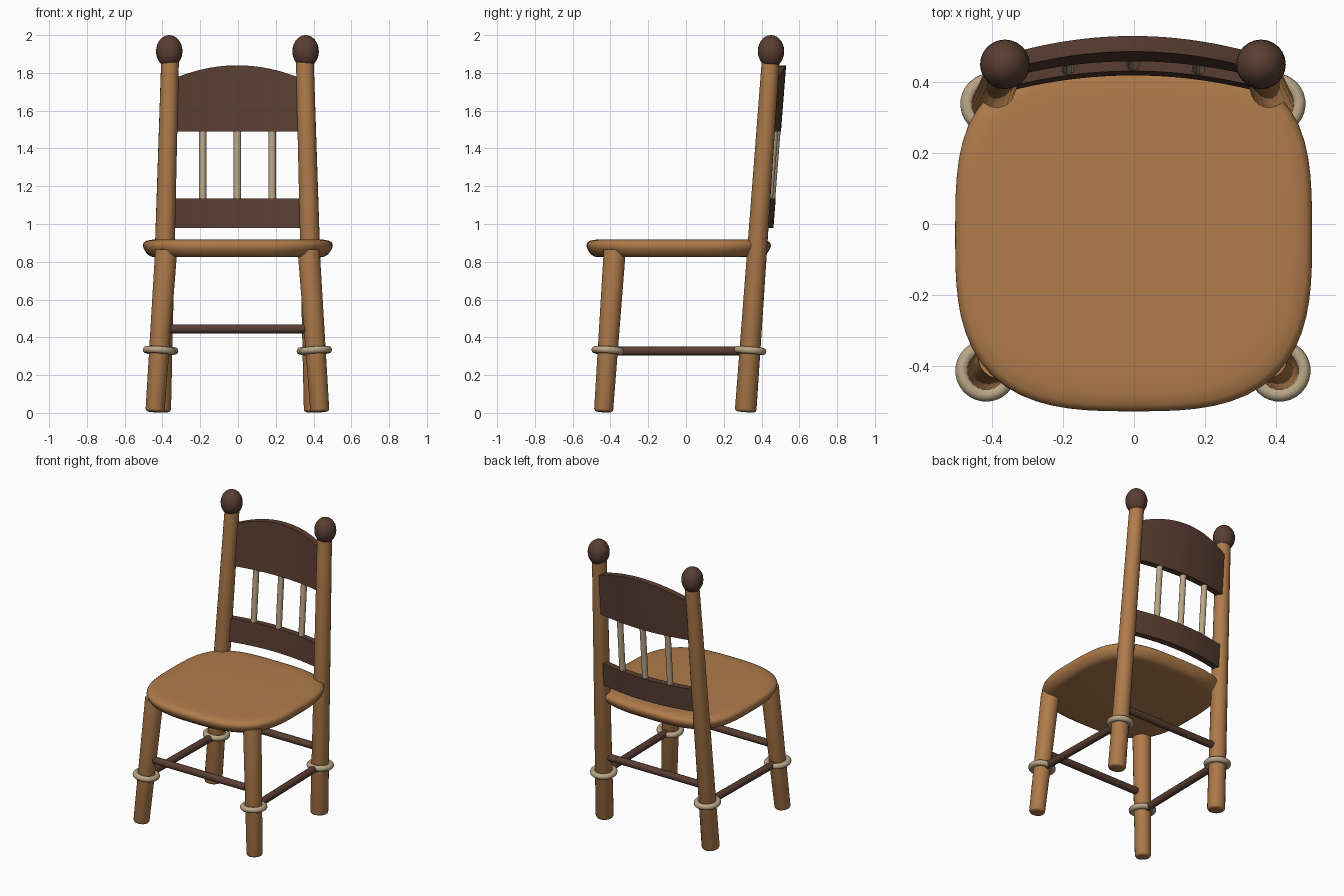
import bpy, bmesh, math
from mathutils import Vector

if "Cube" in bpy.data.objects:
    bpy.data.objects.remove(bpy.data.objects["Cube"])

CX = -0.003  # slight sideways offset of the frame


def material(name, rgb):
    m = bpy.data.materials.new(name)
    m.diffuse_color = (*rgb, 1)
    m.use_nodes = True
    m.node_tree.nodes["Principled BSDF"].inputs["Base Color"].default_value = m.diffuse_color
    return m


WOOD = material("light_wood", (0.43, 0.20, 0.07))
DARK = material("dark_wood", (0.10, 0.048, 0.032))
CREAM = material("cream", (0.48, 0.38, 0.24))


def finish(bm, name, mat, angle=40):
    bmesh.ops.recalc_face_normals(bm, faces=bm.faces)
    me = bpy.data.meshes.new(name)
    bm.to_mesh(me)
    bm.free()
    me.materials.append(mat)
    ob = bpy.data.objects.new(name, me)
    bpy.context.collection.objects.link(ob)
    bpy.ops.object.select_all(action='DESELECT')
    ob.select_set(True)
    bpy.context.view_layer.objects.active = ob
    bpy.ops.object.shade_smooth_by_angle(angle=math.radians(angle))
    return ob


def loft(bm, rings, closed=False):
    """Bridge rings of points; cap the ends, or join last to first."""
    vs = [[bm.verts.new(p) for p in ring] for ring in rings]
    pairs = list(zip(vs, vs[1:])) + ([(vs[-1], vs[0])] if closed else [])
    n = len(vs[0])
    for a, b in pairs:
        for i in range(n):
            j = (i + 1) % n
            bm.faces.new((a[i], a[j], b[j], b[i]))
    if not closed:
        bm.faces.new(vs[0])
        bm.faces.new(vs[-1])


def turned(name, p0, p1, profile, mat, n=20, closed=False):
    """Lathe (distance, radius) pairs around the line p0-p1."""
    p0, p1 = Vector(p0), Vector(p1)
    q = (p1 - p0).to_track_quat('Z', 'Y')
    bm = bmesh.new()
    loft(bm, [[p0 + q @ Vector((r * math.cos(2 * math.pi * i / n),
                                r * math.sin(2 * math.pi * i / n), d))
               for i in range(n)] for d, r in profile], closed)
    return finish(bm, name, mat)


def leg_profile(length, r0, r1):
    return [(0, r0 - 0.014), (0.004, r0 - 0.005), (0.014, r0), (length, r1)]


def rod(name, p0, p1, r, mat):
    length = (Vector(p1) - Vector(p0)).length
    turned(name, p0, p1, [(0, r), (length, r)], mat, 14)


def front_axis(s, z):
    return Vector((CX + s * (0.437 - 0.0694 * z), -0.437 + 0.0694 * z, z))


def back_axis(s, z):
    return Vector((CX + s * (0.409 - 0.028 * z), 0.315 + 0.0714 * z, z))


# Legs, back posts, rings, knobs and side stretchers
ring = [(0.019 * math.sin(2 * math.pi * k / 12), 0.068 + 0.019 * math.cos(2 * math.pi * k / 12))
        for k in range(12)]
for s, side in ((-1, "left"), (1, "right")):
    for part, axis, top, r0, r1 in (("front_leg", front_axis, 0.86, 0.051, 0.059),
                                    ("back_post", back_axis, 1.87, 0.057, 0.047)):
        a, b = axis(s, 0.005), axis(s, top)
        turned(f"{part}_{side}", a, b, leg_profile((b - a).length, r0, r1), WOOD)
        turned(f"{part}_ring_{side}", axis(s, 0.33), axis(s, 1.33), ring, CREAM, 28, True)
    bm = bmesh.new()
    bmesh.ops.create_uvsphere(bm, u_segments=24, v_segments=14, radius=1)
    bmesh.ops.scale(bm, vec=(0.07, 0.07, 0.086), verts=bm.verts)
    bmesh.ops.translate(bm, vec=(CX + s * 0.361, 0.45, 1.914), verts=bm.verts)
    finish(bm, f"knob_{side}", DARK)
    rod(f"side_stretcher_{side}", front_axis(s, 0.328), back_axis(s, 0.328), 0.024, DARK)

# Front and back stretchers
for name, axis in (("front_stretcher", front_axis), ("back_stretcher", back_axis)):
    rod(name, axis(-1, 0.445), axis(1, 0.445), 0.024, DARK)

# Seat: rounded square, squarer at the back, with a soft edge
N = 72


def seat_ring(inset, z):
    pts = []
    for i in range(N):
        t = 2 * math.pi * i / N
        c, s = math.cos(t), math.sin(t)
        e = 3.4 if s > 0 else 3.0
        k = (abs(c) ** e + abs(s) ** e) ** (-1 / e)
        pts.append((-0.001 + (0.503 - inset) * k * c, -0.039 + (0.489 - inset) * k * s, z))
    return pts


bm = bmesh.new()
loft(bm, [seat_ring(i, z) for i, z in ((0.065, 0.824), (0.042, 0.828), (0.022, 0.842), (0.007, 0.865),
                                       (0.0, 0.885), (0.004, 0.9), (0.018, 0.911), (0.05, 0.917),
                                       (0.10, 0.919))])
finish(bm, "seat", WOOD)


# Curved back rails, leaning with the posts
def rail_y(x, z):
    return 0.441 + 0.078 * (z - 0.98) - 0.042 * (x / 0.34) ** 2


def rail(name, z0, z1, arch):
    rings = []
    for i in range(25):
        x = -0.35 + 0.7 * i / 24
        zt = z1 - arch * (x / 0.33) ** 2
        rings.append([(CX + x, rail_y(x, z) + d, z)
                      for z, d in ((z0, -0.022), (z0, 0.022), (zt, 0.022), (zt, -0.022))])
    bm = bmesh.new()
    loft(bm, rings)
    finish(bm, name, DARK)


rail("top_rail", 1.49, 1.84, 0.067)
rail("lower_rail", 0.978, 1.136, 0)

# Spindles between the rails
for k, side in ((-1, "left"), (0, "middle"), (1, "right")):
    x = 0.184 * k
    rod(f"spindle_{side}", (CX + x, rail_y(x, 1.1), 1.1), (CX + x, rail_y(x, 1.52), 1.52), 0.02, CREAM)
